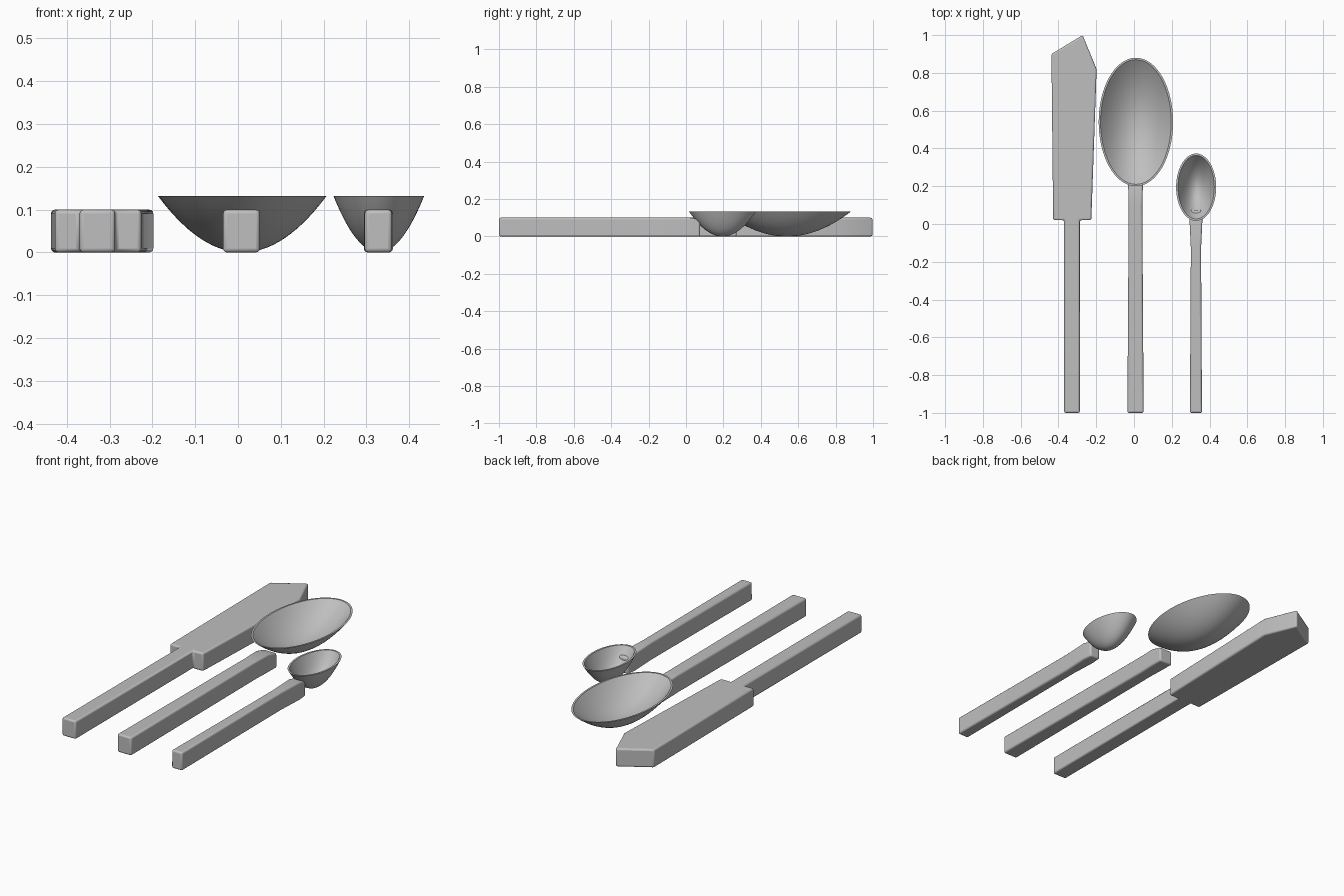
import bpy, bmesh, math

cube = bpy.data.objects.get("Cube")
if cube:
    bpy.data.objects.remove(cube, do_unlink=True)

steel = bpy.data.materials.new("brushed grey")
steel.use_nodes = True
grey = (0.52, 0.52, 0.52, 1)
steel.diffuse_color = grey
steel.node_tree.nodes["Principled BSDF"].inputs["Base Color"].default_value = grey


def finish(name, bm, bevel=0.0):
    bmesh.ops.recalc_face_normals(bm, faces=bm.faces)
    mesh = bpy.data.meshes.new(name)
    bm.to_mesh(mesh)
    bm.free()
    mesh.materials.append(steel)
    obj = bpy.data.objects.new(name, mesh)
    bpy.context.collection.objects.link(obj)
    if bevel:
        mod = obj.modifiers.new("soft edges", "BEVEL")
        mod.width = bevel
        mod.segments = 3
        mod.limit_method = "ANGLE"
    bpy.ops.object.select_all(action="DESELECT")
    obj.select_set(True)
    bpy.context.view_layer.objects.active = obj
    bpy.ops.object.shade_smooth_by_angle(angle=math.radians(35))
    return obj


def bridge(bm, a, b):
    n = len(a)
    for i in range(n):
        bm.faces.new((a[i], a[(i + 1) % n], b[(i + 1) % n], b[i]))


# Handle lofted through rectangular sections: (y, half width, top height)
def handle(name, cx, sections):
    bm = bmesh.new()
    rings = []
    for y, w, top in sections:
        corners = ((-w, 0), (w, 0), (w, top), (-w, top))
        rings.append([bm.verts.new((cx + x, y, z)) for x, z in corners])
    for a, b in zip(rings, rings[1:]):
        bridge(bm, a, b)
    bm.faces.new(rings[0])
    bm.faces.new(rings[-1])
    return finish(name, bm, 0.009)


# Shallow parabolic bowl with a wall and a flat rim
def bowl(name, cx, cy, rx, ry, height=0.132, wall=0.01, sides=64, steps=14):
    bm = bmesh.new()

    def shell(inset, bottom):
        pole = bm.verts.new((cx, cy, bottom))
        rings = []
        for s in range(1, steps + 1):
            f = s / steps
            z = bottom + (height - bottom) * f * f
            angles = [math.tau * k / sides for k in range(sides)]
            rings.append([bm.verts.new((cx + (rx - inset) * f * math.cos(t),
                                        cy + (ry - inset) * f * math.sin(t), z))
                          for t in angles])
        for i in range(sides):
            bm.faces.new((pole, rings[0][i], rings[0][(i + 1) % sides]))
        for a, b in zip(rings, rings[1:]):
            bridge(bm, a, b)
        return rings[-1]

    bridge(bm, shell(0, 0), shell(wall, wall))
    return finish(name, bm)


# Spatula: slanted blade and handle as one thick plate
outline = [(-0.37, -1), (-0.287, -1), (-0.287, 0.02), (-0.226, 0.02),
           (-0.198, 0.82), (-0.272, 1), (-0.437, 0.9), (-0.428, 0.02), (-0.37, 0.02)]
bm = bmesh.new()
low = [bm.verts.new((x, y, 0)) for x, y in outline]
high = [bm.verts.new((x, y, 0.1)) for x, y in outline]
bridge(bm, low, high)
bm.faces.new(low)
bm.faces.new(high)
finish("spatula", bm, 0.009)

# Large spoon
handle("large_spoon_handle", 0.008,
       [(-1, 0.043, 0.1), (0.1, 0.036, 0.1), (0.2, 0.039, 0.1), (0.27, 0.04, 0.08)])
bowl("large_spoon_bowl", 0.01, 0.54, 0.197, 0.34)

# Small spoon, its handle tip just showing inside the bowl
handle("small_spoon_handle", 0.328,
       [(-1, 0.032, 0.1), (-0.13, 0.027, 0.1), (0.02, 0.034, 0.1), (0.075, 0.03, 0.088)])
bowl("small_spoon_bowl", 0.329, 0.195, 0.106, 0.178)
